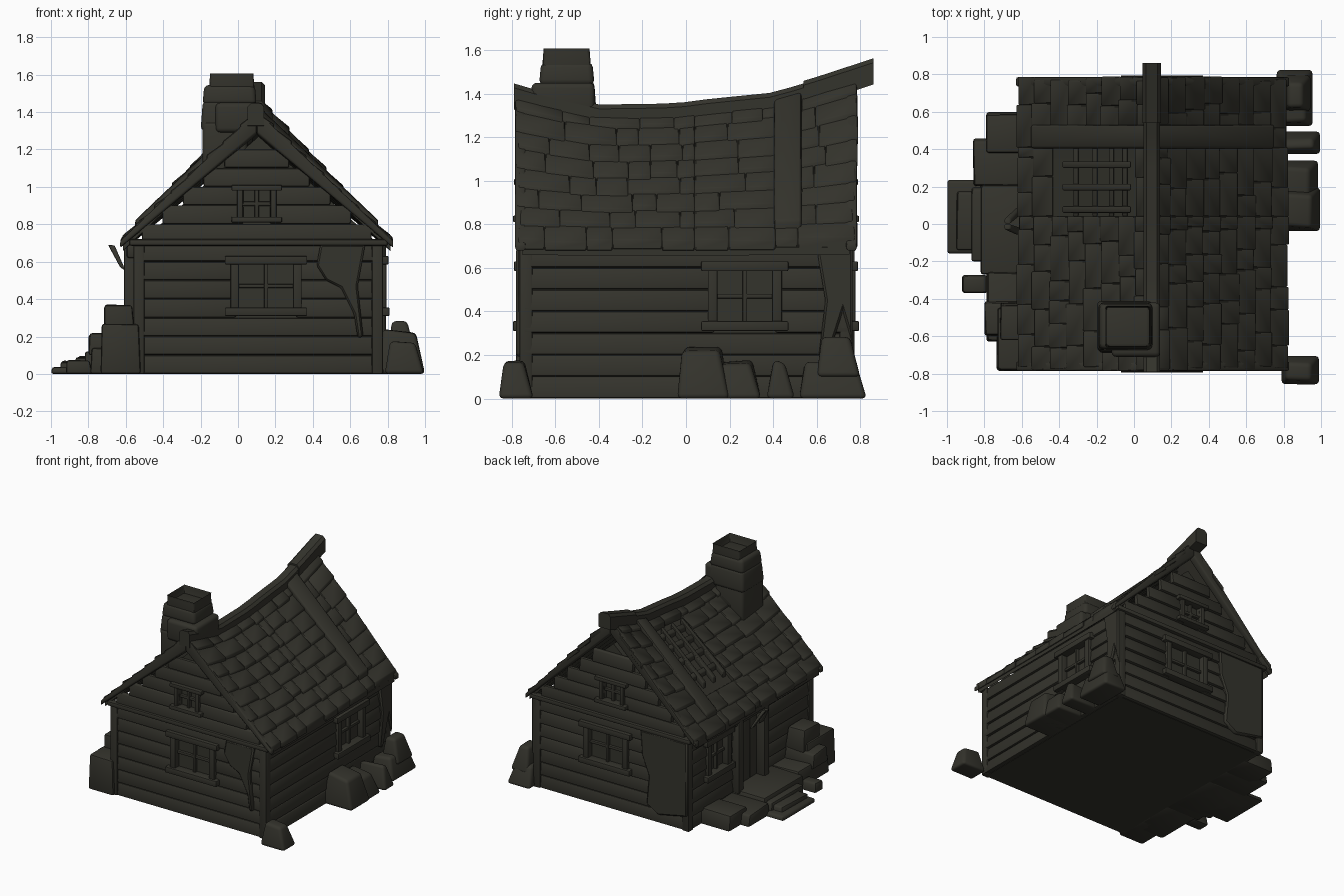
import bpy, bmesh, math, random
from mathutils import Vector

if "Cube" in bpy.data.objects:
    bpy.data.objects.remove(bpy.data.objects["Cube"])

random.seed(4)
MAT = bpy.data.materials.new("dark weathered grey")
MAT.diffuse_color = (0.034, 0.033, 0.025, 1)
MAT.use_nodes = True
MAT.node_tree.nodes["Principled BSDF"].inputs["Base Color"].default_value = MAT.diffuse_color


def hexa(bm, p):
    """Six-sided block from 4 lower and 4 upper corners."""
    v = [bm.verts.new(c) for c in p]
    for f in ((3, 2, 1, 0), (4, 5, 6, 7), (0, 1, 5, 4), (1, 2, 6, 5), (2, 3, 7, 6), (3, 0, 4, 7)):
        bm.faces.new([v[i] for i in f])


def block(bm, lo, hi, taper=0.0, jit=0.0, m=lambda x, y, z: (x, y, z)):
    (x0, y0, z0), (x1, y1, z1) = lo, hi
    pts = []
    for z, t in ((z0, 0), (z1, taper)):
        for x, y in ((x0 + t, y0 + t), (x1 - t, y0 + t), (x1 - t, y1 - t), (x0 + t, y1 - t)):
            j = random.uniform(-jit, 0) if t else 0
            pts.append(m(x + j, y + j, z + j * 1.5))
    hexa(bm, pts)


def finish(name, bm, bevel=0.0, seg=2):
    bmesh.ops.recalc_face_normals(bm, faces=bm.faces[:])
    if bevel:
        bmesh.ops.bevel(bm, geom=bm.edges[:], offset=bevel, segments=seg, profile=0.5,
                        affect='EDGES', clamp_overlap=True)
    me = bpy.data.meshes.new(name)
    bm.to_mesh(me)
    bm.free()
    me.materials.append(MAT)
    ob = bpy.data.objects.new(name, me)
    bpy.context.collection.objects.link(ob)
    bpy.ops.object.select_all(action='DESELECT')
    ob.select_set(True)
    bpy.context.view_layer.objects.active = ob
    bpy.ops.object.shade_smooth_by_angle(angle=math.radians(40))
    return ob


def plate(name, outline, m, d0, d1, bevel=0.006):
    bm = bmesh.new()
    a, b = [[bm.verts.new(m(u, d, z)) for u, z in outline] for d in (d0, d1)]
    bm.faces.new(a)
    bm.faces.new(b)
    for i in range(len(a)):
        j = (i + 1) % len(a)
        bm.faces.new((a[i], a[j], b[j], b[i]))
    return finish(name, bm, bevel, 1)


# wall frames: u along the wall, d outward, z up
front = lambda u, d, z: (u, -0.73 - d, z)
back = lambda u, d, z: (u, 0.73 + d, z)
right = lambda u, d, z: (0.745 + d, u, z)
left = lambda u, d, z: (-0.525 - d, u, z)

# house core
plate("house_core", [(-0.525, 0), (0.745, 0), (0.745, 0.7), (0.11, 1.27), (-0.525, 0.7)],
      lambda u, d, z: (u, d, z), -0.73, 0.73, 0)


# clapboard siding, left open behind windows and door
def siding(name, m, u0, u1, gaps, gable=False):
    bm = bmesh.new()
    for r in range(12 if gable else 7):
        z0, z1 = r * 0.1 + 0.002, r * 0.1 + 0.1
        a, b = u0, u1
        if z0 > 0.69:
            h = 0.66 * (1.31 - z0 - 0.05) / 0.6
            a, b = 0.1 - h, 0.1 + h
        cuts = [a]
        for g0, g1, h0, h1 in gaps:
            if z0 < h1 and z1 > h0:
                cuts += [g0, g1]
        cuts.append(b)
        lo, hi = 0.032 + random.uniform(-.005, .004), 0.02
        for c0, c1 in zip(cuts[::2], cuts[1::2]):
            hexa(bm, [m(c0, -.01, z0), m(c1, -.01, z0), m(c1, lo, z0), m(c0, lo, z0),
                      m(c0, -.01, z1), m(c1, -.01, z1), m(c1, hi, z1), m(c0, hi, z1)])
    finish(name, bm, 0.011)


def window(name, m, c, w, z0, z1, t=0.045):
    h = w / 2
    bm = bmesh.new()
    parts = [(c - h, c + h, z0, z0 + t, .065), (c - h, c + h, z1 - t, z1, .06),
             (c - h + .03, c - h + .03 + t, z0 + .01, z1 - .01, .048),
             (c + h - .03 - t, c + h - .03, z0 + .01, z1 - .01, .048),
             (c - .011, c + .011, z0 + .01, z1 - .01, .024),
             (c - h + .03, c + h - .03, (z0 + z1) / 2 - .011, (z0 + z1) / 2 + .011, .02)]
    for a, b, l, k, d in parts:
        block(bm, (a, -.02, l), (b, d, k), m=m)
    finish(name, bm, 0.006)


low, up = (-0.01, 0.31, 0.35, 0.59), (0.03, 0.17, 0.85, 0.99)
for nm, m in (("front", front), ("back", back)):
    siding(nm + "_siding", m, -0.54, 0.765, [low, up], True)
    window(nm + "_window", m, 0.15, 0.44, 0.31, 0.63)
    window(nm + "_attic_window", m, 0.1, 0.27, 0.81, 1.01, 0.03)
siding("right_siding", right, -0.75, 0.75, [(0.13, 0.41, 0.35, 0.59)])
window("right_window", right, 0.27, 0.40, 0.31, 0.63)
siding("left_siding", left, -0.75, 0.75, [(-0.1, 0.17, 0.1, 0.65), (0.29, 0.51, 0.35, 0.59)])
window("left_window", left, 0.4, 0.34, 0.31, 0.63)

# corner posts and beams under the gables
bm = bmesh.new()
for x in (-0.56, 0.715):
    for y in (-0.765, 0.705):
        block(bm, (x, y, 0), (x + 0.06, y + 0.06, 0.7))
for y in (-0.78, 0.725):
    block(bm, (-0.58, y, 0.685), (0.8, y + 0.055, 0.72))
finish("corner_posts_and_beams", bm, 0.01)

# broken plaster patches
torn = [(0.44, 0.69), (0.68, 0.69), (0.64, 0.47), (0.67, 0.2), (0.64, 0.19), (0.62, 0.32), (0.55, 0.46),
        (0.47, 0.5), (0.42, 0.58)]
plate("front_plaster_patch", torn, front, 0, 0.05, 0.01)
plate("right_plaster_patch", [(0.6, 0.69), (0.765, 0.69), (0.765, 0.25), (0.72, 0.4), (0.65, 0.18), (0.61, 0.2),
                              (0.64, 0.45)], right, 0, 0.045, 0.01)
plate("back_plaster_patch", [(-0.15, 0.69), (-0.55, 0.69), (-0.55, 0.12), (-0.45, 0.1), (-0.3, 0.07),
                             (-0.2, 0.13), (-0.22, 0.35), (-0.16, 0.5)], back, 0, 0.045, 0.01)

# sagging ridge line
KEYS = [(-.8, 1.45), (-.7, 1.42), (-.4, 1.35), (-.05, 1.355), (.1, 1.375), (.4, 1.405), (.6, 1.465), (.86, 1.55)]


def ridge(y):
    for (a, p), (b, q) in zip(KEYS, KEYS[1:]):
        if y <= b:
            return p + (q - p) * (y - a) / (b - a)
    return KEYS[-1][1]


def slope(side, s, y, lift):
    """Roof surface point: s runs from eave 0 to ridge 1."""
    return (0.1 + side * 0.73 * (1 - s), y, 0.695 + (ridge(y) - 0.05 - 0.695) * s + lift)


def roof_piece(bm, side, s0, s1, y0, y1, b0, t0, b1, t1):
    """Roof board; b/t are underside and top heights at its lower and upper end."""
    q = [(s0, y0), (s0, y1), (s1, y1), (s1, y0)]
    hexa(bm, [slope(side, s, y, b0 if s == s0 else b1) for s, y in q] +
         [slope(side, s, y, t0 if s == s0 else t1) for s, y in q])


for side, nm in ((-1, "left"), (1, "right")):
    # roof deck
    bm = bmesh.new()
    for i in range(15):
        y = -0.75 + i * 0.1
        roof_piece(bm, side, 0.02, 1, y, y + 0.1, -.05, -.015, -.05, -.015)
    finish(nm + "_roof_deck", bm)
    # lapped shingles, missing over the hole on the left
    bm = bmesh.new()
    n = 8
    for r in range(n):
        s0, s1 = r / n, min(1, (r + 1) / n + 0.02)
        y, end = -0.775 + random.uniform(-.01, .015), 0.78 + random.uniform(-.02, .012)
        while y < end:
            y1 = y + random.uniform(0.1, 0.24)
            if y < 0.04 < y1 + 0.05:
                y1 = 0.04
            if y < 0.41 < y1 + 0.05:
                y1 = 0.41
            if end - y1 < 0.07:
                y1 = end
            hole = side < 0 and 0.3 < (r + .5) / n < 0.82 and 0.03 < (y + y1) / 2 < 0.42
            if not hole:
                k = random.uniform(0, .014)
                e = random.uniform(0, .025) if r == 0 else random.uniform(-.012, .012)
                roof_piece(bm, side, max(s0 + e, 0), s1, y, y1, -.02, .022 + k, -.035, .008)
            y = y1
    finish(nm + "_shingles", bm, 0.005, 1)
    # cross plank and gable trim boards
    bm = bmesh.new()
    roof_piece(bm, side, 0.11, 0.97, 0.405, 0.53, -.02, .05, -.02, .05)
    finish(nm + "_roof_plank", bm, 0.012)
    bm = bmesh.new()
    for y in (-0.785, 0.735):
        roof_piece(bm, side, 0.0, 1, y, y + 0.05, -.02, .015, -.105, .015)
    finish(nm + "_gable_trim", bm, 0.01)

# exposed rafters in the hole
bm = bmesh.new()
for y in (0.06, 0.18, 0.30):
    roof_piece(bm, -1, 0.34, 0.84, y, y + 0.035, -.03, .03, -.03, .03)
for s in (0.42, 0.56, 0.68, 0.78):
    roof_piece(bm, -1, s, s + 0.035, 0.04, 0.41, -.03, .016, -.03, .016)
finish("exposed_rafters", bm, 0.006)


# ridge beam in two lengths
def beam(name, y0, y1, hw, lift, n):
    bm = bmesh.new()
    rings = []
    for i in range(n + 1):
        y = y0 + (y1 - y0) * i / n
        z = ridge(y) + lift
        rings.append([bm.verts.new((0.095 + dx * hw, y, z + dz)) for dx, dz in
                      ((-1, -.12), (1, -.12), (1, -.02), (.6, 0), (-.6, 0), (-1, -.02))])
    for a, b in zip(rings, rings[1:]):
        for i in range(6):
            j = (i + 1) % 6
            bm.faces.new((a[i], a[j], b[j], b[i]))
    bm.faces.new(rings[0])
    bm.faces.new(rings[-1])
    finish(name, bm)


beam("ridge_beam", -0.79, 0.58, 0.045, 0, 14)
beam("ridge_beam_end", 0.54, 0.86, 0.05, 0.012, 5)

# chimney
bm = bmesh.new()
block(bm, (-0.19, -0.69, 1.05), (0.05, -0.42, 1.35))
block(bm, (-0.12, -0.71, 1.29), (0.14, -0.42, 1.45))
block(bm, (-0.2, -0.685, 1.3), (0.105, -0.41, 1.46), 0.012)
block(bm, (-0.19, -0.675, 1.44), (0.1, -0.42, 1.545), 0.01)
finish("chimney_stack", bm, 0.025, 3)
bm = bmesh.new()
block(bm, (-0.157, -0.662, 1.5), (0.09, -0.435, 1.607), 0.008)
bm.faces.ensure_lookup_table()
top = [max(bm.faces, key=lambda f: f.calc_center_median().z)]
bmesh.ops.inset_individual(bm, faces=top, thickness=0.055)
bmesh.ops.inset_individual(bm, faces=top, thickness=0.004, depth=-0.08)
finish("chimney_cap", bm, 0.014)

# door with frame and broken canopy struts
bm = bmesh.new()
for i in range(3):
    block(bm, (-0.1 + i * .09, -.01, 0.1), (-0.012 + i * .09, 0.015, 0.63), m=left)
finish("door", bm, 0.006)
bm = bmesh.new()
for y in (-0.15, 0.16):
    block(bm, (y, 0, 0.1), (y + 0.06, 0.085, 0.7), m=left)
block(bm, (-0.17, 0, 0.62), (0.24, 0.07, 0.69), m=left)
finish("door_frame", bm, 0.012)
bm = bmesh.new()
for y, k in ((-0.06, .03), (0.05, -.05)):
    hexa(bm, [(-.6, y, .55), (-.6, y + .04, .55), (-.63, y + .04, .57), (-.63, y, .57),
              (-.66, y + k, .69), (-.66, y + k + .03, .68), (-.695, y + k + .03, .69), (-.695, y + k, .69)])
finish("broken_struts", bm, 0.008)

# entrance steps, porch and stone blocks
stones = [("lower_step", (-1, -.16, 0), (-.55, .24, .04)), ("middle_step", (-.95, -.14, 0), (-.55, .18, .075)),
          ("upper_step", (-.87, -.2, 0), (-.55, .2, .1)), ("porch", (-.82, -.27, 0), (-.52, .22, .13)),
          ("porch_side", (-.79, -.63, 0), (-.52, -.25, .14)), ("porch_block", (-.8, -.6, .1), (-.55, -.41, .22)),
          ("corner_block", (-.735, -.785, 0), (-.52, -.44, .27)), ("tall_block", (-.715, -.62, .2), (-.55, -.42, .38)),
          ("loose_stone", (-.92, -.37, 0), (-.78, -.27, .08)), ("rear_rock", (-.86, .2, 0), (-.52, .46, .1)),
          ("rear_flat_rock", (-.79, .38, 0), (-.52, .6, .13))]
for nm, lo, hi in stones:
    bm = bmesh.new()
    block(bm, lo, hi, 0.008, 0.01)
    finish(nm, bm, 0.014)

# boulders along the right wall
for i, (lo, hi) in enumerate([((.785, -.86, 0), (.995, -.7, .185)), ((.74, -.04, 0), (1, .2, .24)),
                              ((.74, .08, 0), (.99, .345, .185)), ((.74, .37, 0), (1, .5, .18)),
                              ((.76, .52, 0), (.96, .83, .18)), ((.8, .6, .1), (.95, .8, .3))]):
    bm = bmesh.new()
    block(bm, lo, hi, 0.035, 0.02)
    finish("boulder_%d" % (i + 1), bm, 0.022, 3)
